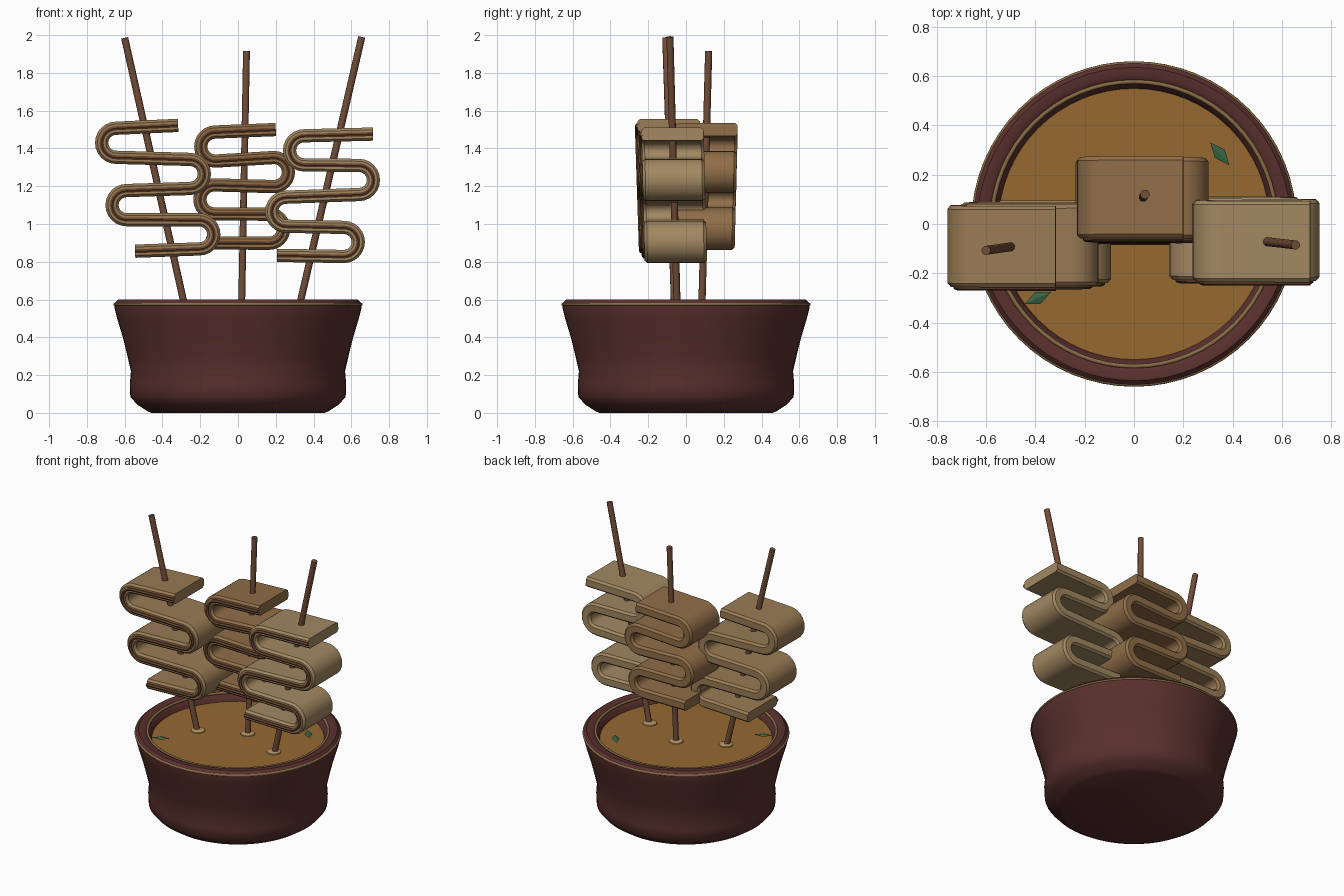
import bpy, bmesh, math
from mathutils import Vector

if "Cube" in bpy.data.objects:
    bpy.data.objects.remove(bpy.data.objects["Cube"])


def mat(name, rgb):
    m = bpy.data.materials.new(name)
    m.diffuse_color = (*rgb, 1)
    m.use_nodes = True
    m.node_tree.nodes["Principled BSDF"].inputs["Base Color"].default_value = m.diffuse_color
    return m


BOWL = mat("maroon_glaze", (0.10, 0.03, 0.026))
TRIM = mat("gold_trim", (0.25, 0.15, 0.06))
SOUP = mat("broth", (0.30, 0.14, 0.03))
WOOD = mat("skewer_wood", (0.17, 0.075, 0.04))
SEAR = mat("seared_edge", (0.13, 0.055, 0.025))
LEAF = mat("leaf_green", (0.04, 0.13, 0.06))
CREAM = mat("cream", (0.45, 0.28, 0.12))


def finish(name, bm, material, angle=40):
    bmesh.ops.recalc_face_normals(bm, faces=bm.faces)
    me = bpy.data.meshes.new(name)
    bm.to_mesh(me)
    bm.free()
    ob = bpy.data.objects.new(name, me)
    bpy.context.collection.objects.link(ob)
    me.materials.append(material)
    bpy.ops.object.select_all(action='DESELECT')
    ob.select_set(True)
    bpy.context.view_layer.objects.active = ob
    bpy.ops.object.shade_smooth_by_angle(angle=math.radians(angle))
    return ob


def lathe(name, profile, material, center=(0, 0), n=64, closed=False, angle=40):
    bm = bmesh.new()
    vs = [bm.verts.new((r, 0, z)) for r, z in profile]
    es = [bm.edges.new(p) for p in zip(vs, vs[1:])]
    if closed:
        es.append(bm.edges.new((vs[-1], vs[0])))
    bmesh.ops.spin(bm, geom=vs + es, axis=(0, 0, 1), cent=(0, 0, 0),
                   angle=2 * math.pi, steps=n)
    bmesh.ops.remove_doubles(bm, verts=bm.verts, dist=1e-5)
    bmesh.ops.translate(bm, verts=bm.verts, vec=(*center, 0))
    return finish(name, bm, material, angle)


def ring(name, r, z, w, material):
    prof = [(r + w * math.cos(a * math.pi / 4), z + w * math.sin(a * math.pi / 4))
            for a in range(8)]
    lathe(name, prof, material, closed=True, angle=60)


def sweep(name, path, section, y_at, material):
    """Sweep a (y, normal) section along an x-z path that leans in y."""
    bm = bmesh.new()
    rows = []
    for i, p in enumerate(path):
        t = (path[min(i + 1, len(path) - 1)] - path[max(i - 1, 0)]).normalized()
        nrm = Vector((-t.y, t.x))
        row = []
        for y, d in section:
            q = p + nrm * d
            row.append(bm.verts.new((q.x, y + y_at(p.y), q.y)))
        rows.append(row)
    k = len(section)
    for a, b in zip(rows, rows[1:]):
        for j in range(k):
            bm.faces.new((a[j], a[(j + 1) % k], b[(j + 1) % k], b[j]))
    bm.faces.new(rows[0])
    bm.faces.new(rows[-1])
    return finish(name, bm, material)


def rod(name, a, b, r, material):
    a, b = Vector(a), Vector(b)
    bm = bmesh.new()
    bmesh.ops.create_cone(bm, cap_ends=True, segments=10, radius1=r, radius2=r,
                          depth=(b - a).length)
    rot = (b - a).to_track_quat('Z', 'Y').to_matrix()
    bmesh.ops.rotate(bm, verts=bm.verts, cent=(0, 0, 0), matrix=rot)
    bmesh.ops.translate(bm, verts=bm.verts, vec=(a + b) / 2)
    return finish(name, bm, material)


# bowl, trims and broth
lathe("bowl", [(0, 0), (0.46, 0), (0.485, 0.012), (0.535, 0.045), (0.57, 0.085),
               (0.573, 0.15), (0.567, 0.22), (0.585, 0.30), (0.61, 0.40),
               (0.64, 0.50), (0.655, 0.56), (0.655, 0.58), (0.635, 0.60),
               (0.60, 0.60), (0.575, 0.585), (0.55, 0.54), (0.54, 0.49),
               (0.50, 0.30), (0.40, 0.12), (0, 0.08)], BOWL)
ring("outer_trim", 0.652, 0.575, 0.008, TRIM)
ring("inner_trim", 0.577, 0.588, 0.009, TRIM)
lathe("broth", [(0, 0.54), (0.55, 0.538), (0.54, 0.50), (0, 0.50)], SOUP)

# skewers: bottom, top, start of ribbon, bend centres (left first), end, colour
SKEWERS = {
    "left": ((-0.29, -0.062, 0.6), (-0.60, -0.107, 1.985), (-0.317, 1.522),
             [(-0.645, 1.43), (-0.255, 1.265), (-0.59, 1.10), (-0.205, 0.945)],
             (-0.545, 0.856), (0.32, 0.20, 0.09)),
    "middle": ((0.02, 0.085, 0.6), (0.045, 0.12, 1.915), (0.20, 1.50),
               [(-0.12, 1.41), (0.19, 1.275), (-0.125, 1.13), (0.165, 0.975)],
               (-0.17, 0.90), (0.28, 0.155, 0.065)),
    "right": ((0.333, -0.048, 0.6), (0.655, -0.085, 1.99), (0.715, 1.476),
              [(0.35, 1.39), (0.64, 1.233), (0.255, 1.065), (0.56, 0.905)],
              (0.206, 0.834), (0.36, 0.245, 0.12)),
}
BEND, HALF, W = 0.077, 0.035, 0.165
RIBBON = [(-W, -0.022), (-W + 0.015, -HALF), (W - 0.015, -HALF), (W, -0.022),
          (W, 0.022), (W - 0.015, HALF), (-W + 0.015, HALF), (-W, 0.022)]
EDGE = [(-W + 0.014 * math.cos(a * math.pi / 3), 0.012 * math.sin(a * math.pi / 3))
        for a in range(6)]

for side, (lo, hi, start, bends, end, rgb) in SKEWERS.items():
    lo, hi = Vector(lo), Vector(hi)
    foot = lo + (hi - lo) * ((0.51 - lo.z) / (hi.z - lo.z))
    rod(side + "_skewer", foot, hi, 0.019, WOOD)
    lathe(side + "_skewer_ripple", [(0, 0.552), (0.03, 0.552), (0.045, 0.545),
                                    (0.048, 0.535)], CREAM, foot[:2], 20)

    def y_at(z, lo=lo, hi=hi):
        return lo.y + (hi.y - lo.y) * (z - lo.z) / (hi.z - lo.z)

    # folded ribbon threaded on the skewer
    path = [Vector(start)]
    for i, c in enumerate(bends):
        s = -1 if i % 2 == 0 else 1
        for k in range(13):
            a = math.pi / 2 - math.pi * k / 12
            path.append(Vector((c[0] + s * 1.0 * BEND * math.cos(a),
                                c[1] + BEND * math.sin(a))))
    path.append(Vector(end))
    sweep(side + "_folded_ribbon", path, RIBBON, y_at, mat(side + "_ribbon", rgb))
    sweep(side + "_ribbon_seared_edge", path, EDGE, y_at, SEAR)

# floating leaves
for name, (x, y), ang in (("back_leaf", (0.348, 0.285), -50),
                          ("front_leaf", (-0.39, -0.30), 25)):
    bm = bmesh.new()
    a = math.radians(ang)
    u, v = Vector((math.cos(a), math.sin(a), 0)), Vector((-math.sin(a), math.cos(a), 0))
    c = Vector((x, y, 0.546))
    tips = [bm.verts.new(c + d) for d in (u * 0.06, v * 0.026, -u * 0.06, -v * 0.026)]
    top = bm.verts.new(c + Vector((0, 0, 0.008)))
    for j in range(4):
        bm.faces.new((tips[j], tips[(j + 1) % 4], top))
    bm.faces.new(tips[::-1])
    finish(name, bm, LEAF, 20)
